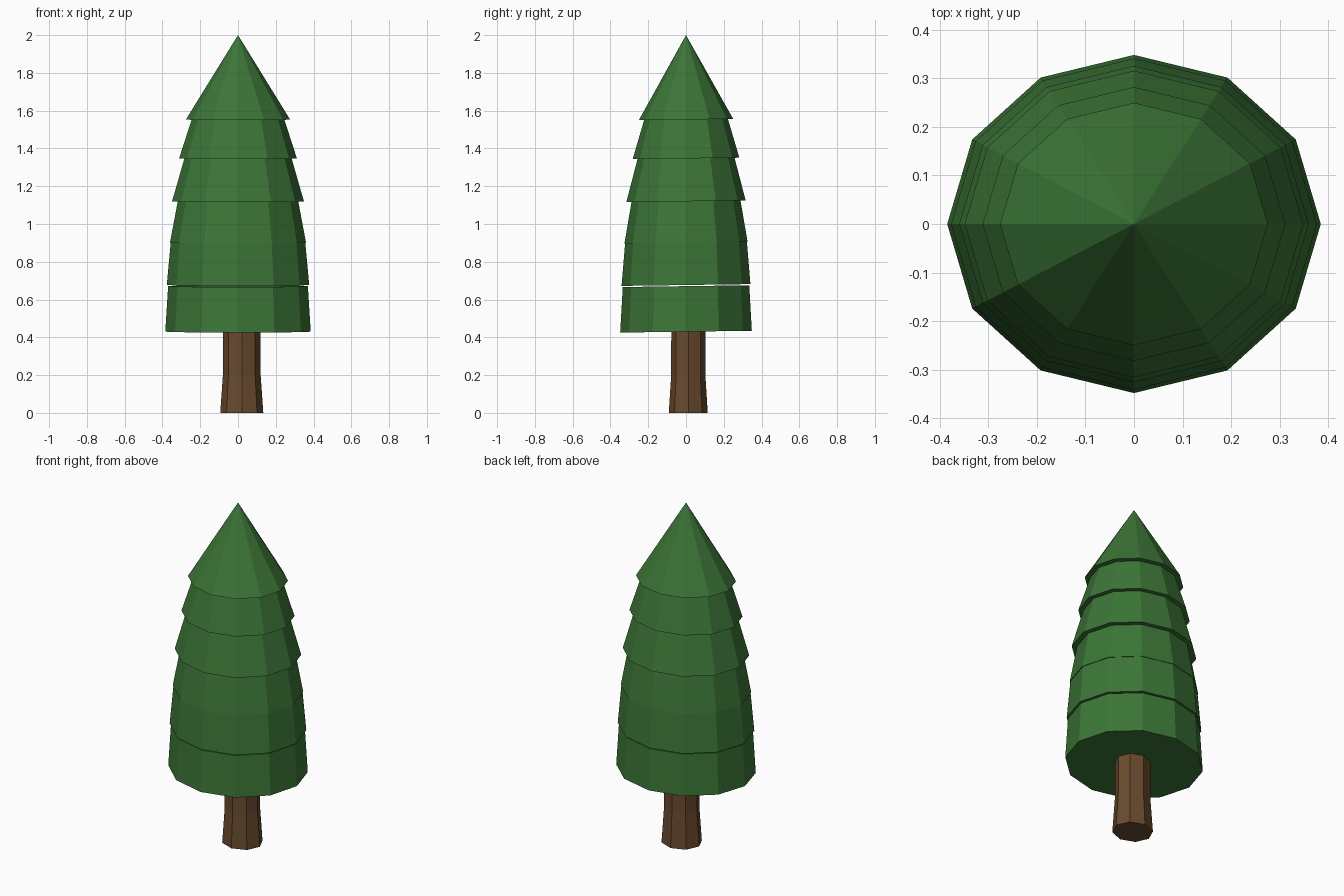
import bpy, bmesh
from math import cos, sin, pi

if "Cube" in bpy.data.objects:
    bpy.data.objects.remove(bpy.data.objects["Cube"])


def material(name, color):
    m = bpy.data.materials.new(name)
    m.diffuse_color = (*color, 1.0)
    m.use_nodes = True
    m.node_tree.nodes["Principled BSDF"].inputs["Base Color"].default_value = m.diffuse_color
    return m


def lathe(name, profile, sides, mat, center=(0.0, 0.0), tilt=0.0):
    """Stack oval rings (radius, height); radius 0 makes a point. Depth is 0.9 of width."""
    bm = bmesh.new()
    rings = []
    for r, z in profile:
        count = sides if r > 0 else 1
        ring = []
        for i in range(count):
            a = 2 * pi * i / sides
            y = 0.905 * r * sin(a)
            ring.append(bm.verts.new((center[0] + r * cos(a), center[1] + y, z + tilt * y)))
        rings.append(ring)
    for lo, hi in zip(rings, rings[1:]):
        for i in range(sides):
            j = (i + 1) % sides
            if len(hi) == 1:
                bm.faces.new((lo[i], lo[j], hi[0]))
            else:
                bm.faces.new((lo[i], lo[j], hi[j], hi[i]))
    bm.faces.new(rings[0][::-1])
    if len(rings[-1]) > 1:
        bm.faces.new(rings[-1])
    bmesh.ops.recalc_face_normals(bm, faces=bm.faces)
    mesh = bpy.data.meshes.new(name)
    bm.to_mesh(mesh)
    bm.free()
    mesh.materials.append(mat)
    obj = bpy.data.objects.new(name, mesh)
    bpy.context.collection.objects.link(obj)
    return obj


green = material("foliage_green", (0.045, 0.18, 0.038))
brown = material("bark_brown", (0.14, 0.068, 0.026))

# Trunk: slightly off centre, flared at the foot
lathe("trunk", [(0.114, 0), (0.1, 0.2), (0.099, 0.6)], 8, brown, (0.02, 0.012))

# Foliage tiers: bottom radius, bottom height, top radius, top height
tiers = [
    (0.385, 0.43, 0.370, 0.671),
    (0.377, 0.677, 0.356, 0.905),
    (0.360, 0.902, 0.318, 1.125),
    (0.349, 1.12, 0.283, 1.35),
    (0.312, 1.347, 0.243, 1.56),
    (0.276, 1.553, 0.0, 2.0),
]
for n, (r0, z0, r1, z1) in enumerate(tiers, 1):
    lathe(f"foliage_tier_{n}", [(r0, z0), (r1, z1)], 12, green, tilt=0.014)
